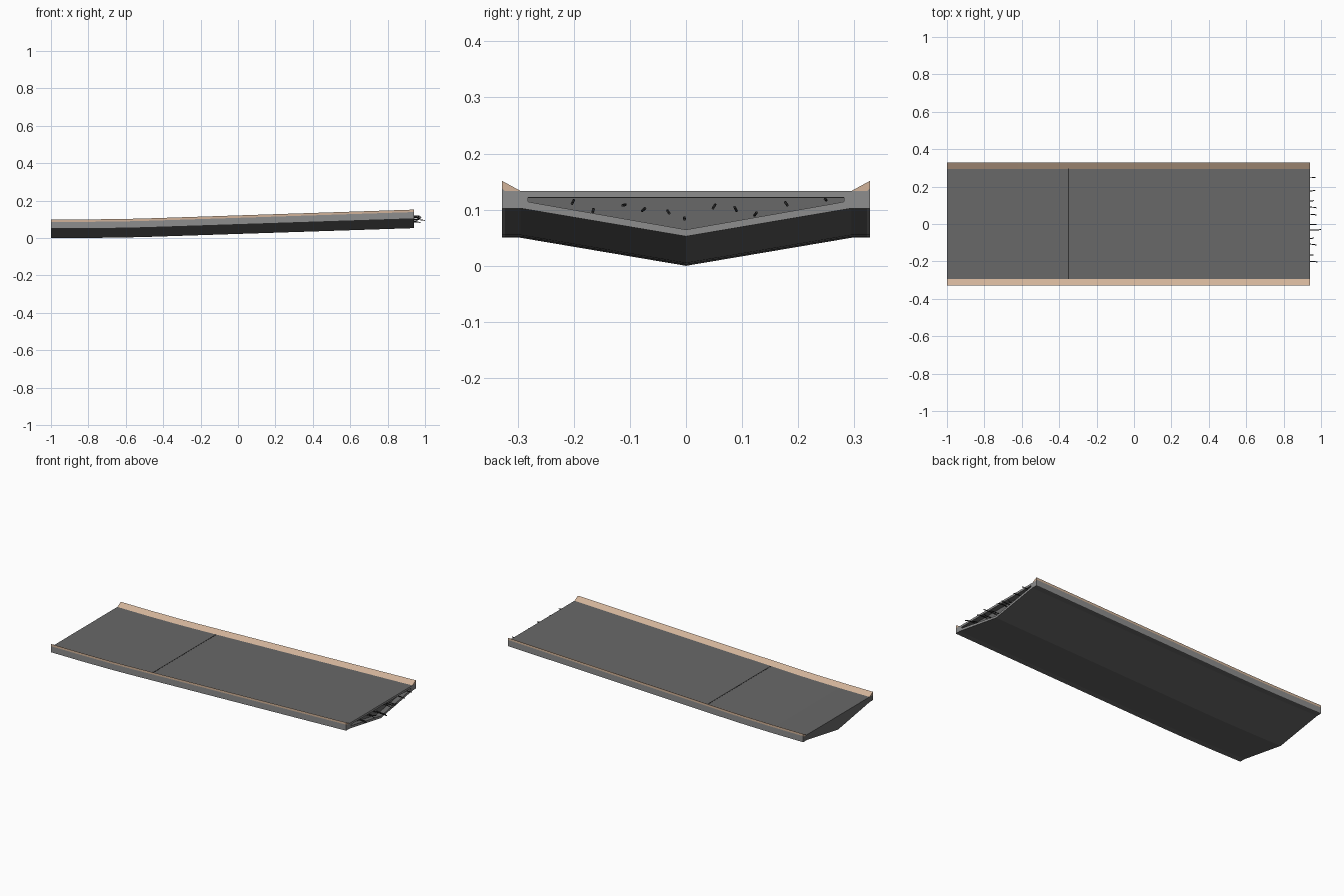
import bpy, random
from mathutils import Vector

if "Cube" in bpy.data.objects:
    bpy.data.objects.remove(bpy.data.objects["Cube"])

random.seed(4)


def material(name, r, g, b):
    m = bpy.data.materials.new(name)
    m.diffuse_color = (r, g, b, 1)
    m.use_nodes = True
    m.node_tree.nodes["Principled BSDF"].inputs["Base Color"].default_value = m.diffuse_color
    return m


asphalt = material("asphalt", 0.14, 0.14, 0.14)
concrete = material("concrete", 0.27, 0.27, 0.27)
tan = material("tan_kerb", 0.64, 0.45, 0.32)
steel = material("dark_steel", 0.03, 0.03, 0.03)

X0, X1 = -1.0, 0.94
STATIONS = [-1.0, -0.8, -0.62, -0.5, -0.35, -0.1, 0.2, 0.57, 0.94]


def rise(x):
    # level at the left end, then a gentle ramp upwards
    t = x + 0.65
    if t <= -0.2:
        return 0.0
    if t < 0.2:
        return 0.033 * (t + 0.2) ** 2 / 0.8
    return 0.033 * t


def loft(name, rings, mats, pick):
    """Skin a list of (x, profile) rings and cap both ends."""
    n = len(rings[0][1])
    verts = [(x, y, z + rise(x)) for x, prof in rings for y, z in prof]
    faces, slots = [list(range(n))], [pick(-1, 0)]
    for r in range(len(rings) - 1):
        for i in range(n):
            j = (i + 1) % n
            faces.append([r * n + i, (r + 1) * n + i, (r + 1) * n + j, r * n + j])
            slots.append(pick(r, i))
    last = (len(rings) - 1) * n
    faces.append([last + i for i in reversed(range(n))])
    slots.append(pick(len(rings), 0))
    me = bpy.data.meshes.new(name)
    me.from_pydata(verts, [], faces)
    for m in mats:
        me.materials.append(m)
    for p, s in zip(me.polygons, slots):
        p.material_index = s
    ob = bpy.data.objects.new(name, me)
    bpy.context.collection.objects.link(ob)
    # consistent outward normals
    import bmesh
    bm = bmesh.new()
    bm.from_mesh(me)
    bmesh.ops.recalc_face_normals(bm, faces=bm.faces)
    bm.to_mesh(me)
    bm.free()
    return ob


# Deck: V-bottomed slab, broken right end is a rim around a recess
outer = [(-.323, .081), (.323, .081), (.323, .05), (.295, .05),
         (0, 0), (-.295, .05), (-.323, .05)]
inner = [(-.282, .069), (.282, .069), (.282, .062), (.27, .0595),
         (0, .012), (-.27, .0595), (-.282, .062)]
rings = [(x, outer) for x in STATIONS] + [(X1, inner), (X1 - 0.03, inner)]
body = len(STATIONS) - 1


def deck_slot(r, i):
    if r == body:                      # rim of the broken end
        return 1
    if 0 <= r < body and i in (1, 6):  # long side faces
        return 1
    return 0


loft("bridge_deck", rings, [asphalt, concrete], deck_slot)

# Sloped kerbs and the fascia below them, on both sides
kerb = [(.295, .081), (.328, .099), (.328, .086), (.323, .081)]
fascia = [(.322, .086), (.328, .086), (.328, .05), (.322, .05)]
for side, s in (("front", -1), ("back", 1)):
    for part, prof, mat in (("kerb", kerb, tan), ("fascia", fascia, concrete)):
        section = [(s * y, z) for y, z in prof]
        loft(f"{side}_{part}", [(x, section) for x in STATIONS], [mat],
             lambda r, i: 0)

# Expansion joint across the road surface
strip = [(-.295, .080), (-.295, .0817), (.298, .0817), (.298, .080)]
loft("expansion_joint", [(-.354, strip), (-.348, strip)], [steel],
     lambda r, i: 0)

# Bent reinforcing bars sticking out of the broken end: y, z, tip x
BARS = [(-.20, .117, .98), (-.165, .101, .96), (-.108, .109, .975),
        (-.078, .098, .96), (-.033, .098, 1.0), (-.003, .086, .975),
        (.052, .109, .975), (.09, .098, .975), (.122, .09, .96),
        (.177, .113, .97), (.25, .117, .97)]
for k, (y, z, tip) in enumerate(BARS):
    cu = bpy.data.curves.new(f"rebar_{k + 1}", "CURVE")
    cu.dimensions = "3D"
    cu.bevel_depth = 0.0025
    cu.bevel_resolution = 1
    cu.use_fill_caps = True
    dy, dz = random.uniform(-.006, .006), random.uniform(-.008, .008)
    sp = cu.splines.new("POLY")
    sp.points.add(3)
    path = [(0.90, 0), (0.945, 0), ((0.945 + tip) / 2, .2), (tip, 1)]
    for p, (x, w) in zip(sp.points, path):
        p.co = Vector((x, y + dy * w, z + dz * w, 1))
    cu.materials.append(steel)
    bpy.context.collection.objects.link(bpy.data.objects.new(cu.name, cu))
